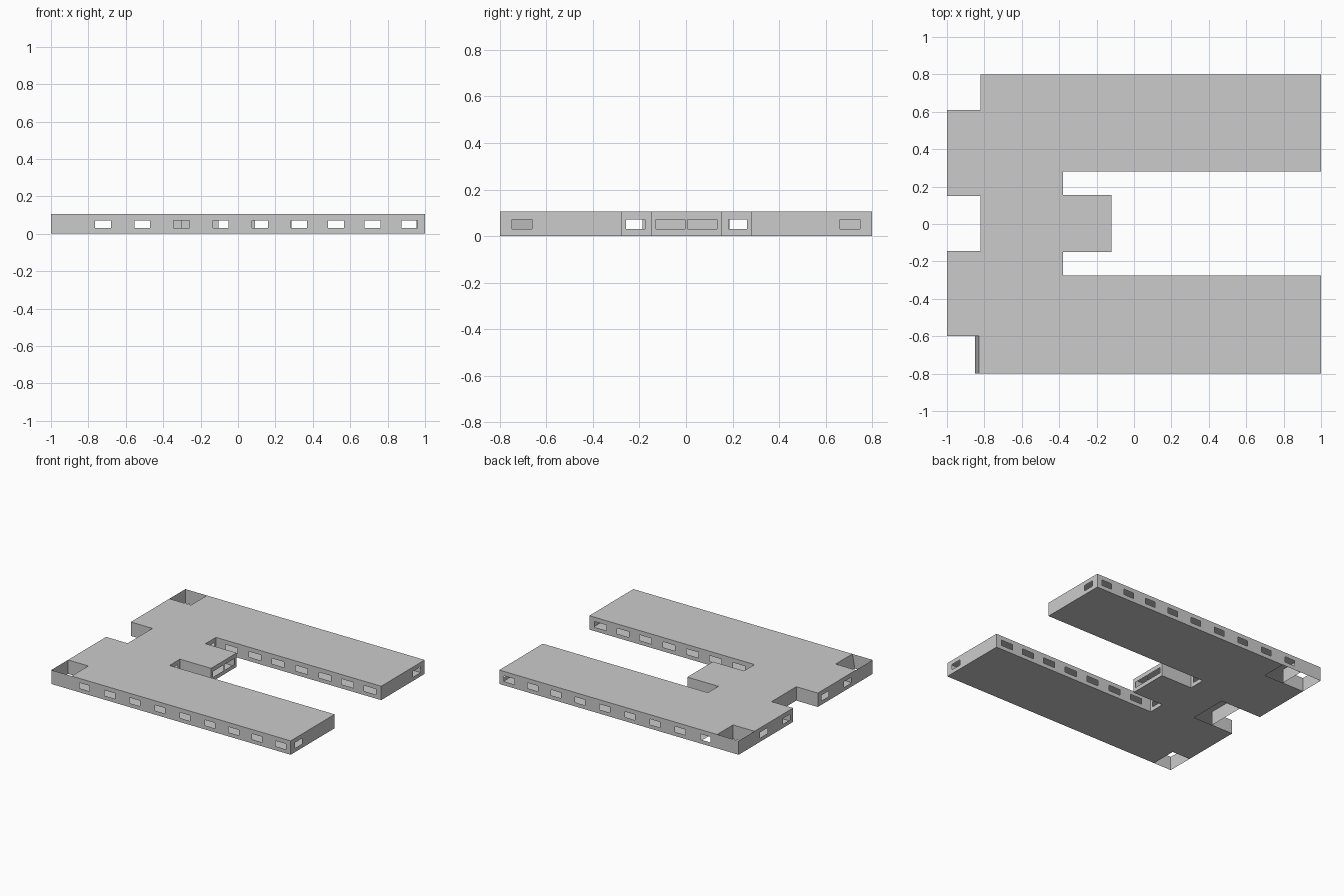
import bpy
from mathutils import Vector

if "Cube" in bpy.data.objects:
    bpy.data.objects.remove(bpy.data.objects["Cube"])

H = 0.105            # storey height
Z0, Z1 = 0.03, 0.072  # window sill and head


def make(name, verts, faces):
    mesh = bpy.data.meshes.new(name)
    mesh.from_pydata(verts, [], faces)
    mesh.update()
    ob = bpy.data.objects.new(name, mesh)
    bpy.context.collection.objects.link(ob)
    return ob


def slab(name, outline, z):
    """Flat sheet following an outline."""
    return make(name, [(x, y, z) for x, y in outline], [list(range(len(outline)))])


def wall(name, p, q, centres=(), width=0.085):
    """Thin wall from p to q; window centres are distances along it from p."""
    p, q = Vector(p), Vector(q)
    length = (q - p).length
    d = (q - p) / length
    cuts = [0.0]
    for c in sorted(centres):
        cuts += [c - width / 2, c + width / 2]
    cuts.append(length)
    verts = []
    for t in cuts:
        a = p + d * t
        verts += [(a.x, a.y, z) for z in (0, Z0, Z1, H)]
    faces = []
    for i in range(len(cuts) - 1):
        a, b = 4 * i, 4 * i + 4
        for k in range(3):
            if k == 1 and i % 2 == 1:
                continue  # window opening
            faces.append((a + k, b + k, b + k + 1, a + k + 1))
    return make(name, verts, faces)


# Roof and floor; the floor openings reach further in than the roof ones
right_side = [(-0.83, -0.8), (1, -0.8), (1, -0.275), (-0.38, -0.275), (-0.38, -0.15),
              (-0.12, -0.15), (-0.12, 0.155), (-0.38, 0.155), (-0.38, 0.28),
              (1, 0.28), (1, 0.8)]


def left_side(back, notch):
    return [(back, 0.8), (back, 0.61), (-1, 0.61), (-1, 0.15), (notch, 0.15),
            (notch, -0.145), (-1, -0.145), (-1, -0.6)]


slab("roof", right_side + left_side(-0.82, -0.82) + [(-0.83, -0.6)], H)
slab("floor", [(-0.85, -0.8)] + right_side[1:] + left_side(-0.66, -0.66) + [(-0.85, -0.6)], 0)

# Long outer and courtyard walls on both sides
outer = [x + 1 for x in (-0.722, -0.512, -0.302, -0.092, 0.118, 0.326, 0.525, 0.72, 0.917)]
inner = [x + 0.38 for x in (-0.25, -0.055, 0.14, 0.335, 0.53, 0.717, 0.905)]
for side, s, y_in, y_tab, y_notch in (("front", -1, -0.275, -0.15, -0.145),
                                      ("back", 1, 0.28, 0.155, 0.15)):
    wall(side + "_outer_wall", (-1, 0.8 * s), (1, 0.8 * s), outer)
    wall(side + "_courtyard_wall", (-0.38, y_in), (1, y_in), inner, 0.1)
    wall(side + "_wing_end", (1, 0.8 * s), (1, y_in), [0.095])
    wall(side + "_link_wall", (-0.38, y_tab), (-0.38, y_in), [0.067], 0.08)
    wall(side + "_tab_wall", (-0.38, y_tab), (-0.12, y_tab))
    wall(side + "_entrance_side", (-1, y_notch), (-0.82, y_notch))
    wall(side + "_left_wall", (-1, 0.8 * s), (-1, y_notch), [0.3, 0.57])

# Centre tab end and entrance recess
wall("tab_end", (-0.12, -0.15), (-0.12, 0.155), [0.083, 0.22], 0.125)
wall("entrance_wall", (-0.82, -0.145), (-0.82, 0.15))

# Corner light wells; the front one has a slightly sloping wall
wall("back_well_side", (-0.82, 0.61), (-0.82, 0.8))
wall("back_well_end", (-1, 0.61), (-0.82, 0.61))
wall("front_well_end", (-1, -0.6), (-0.83, -0.6))
make("front_well_side", [(-0.85, -0.8, 0), (-0.85, -0.6, 0), (-0.83, -0.6, H), (-0.83, -0.8, H)],
     [(0, 1, 2, 3)])
